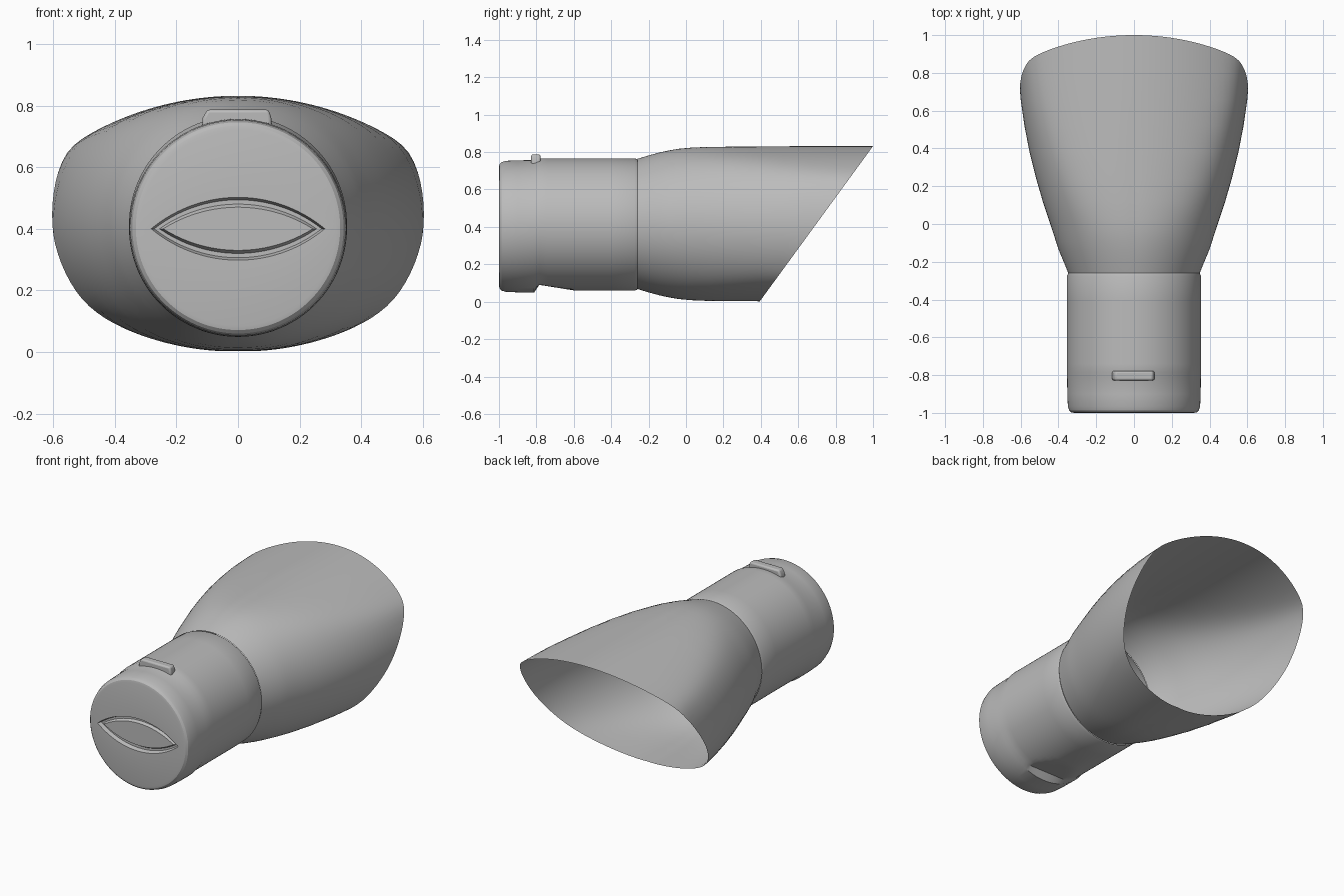
import bpy, bmesh
from math import sin, cos, pi, sqrt, radians

cube = bpy.data.objects.get("Cube")
if cube:
    bpy.data.objects.remove(cube)

SIDES = 112

grey = bpy.data.materials.new("plain grey")
grey.use_nodes = True
grey.diffuse_color = (0.5, 0.5, 0.5, 1)
grey.node_tree.nodes["Principled BSDF"].inputs["Base Color"].default_value = (0.5, 0.5, 0.5, 1)


def finish(bm, name, angle=30):
    bmesh.ops.recalc_face_normals(bm, faces=bm.faces)
    mesh = bpy.data.meshes.new(name)
    bm.to_mesh(mesh)
    bm.free()
    mesh.materials.append(grey)
    obj = bpy.data.objects.new(name, mesh)
    bpy.context.collection.objects.link(obj)
    bpy.ops.object.select_all(action='DESELECT')
    obj.select_set(True)
    bpy.context.view_layer.objects.active = obj
    bpy.ops.object.shade_smooth_by_angle(angle=radians(angle))
    return obj


def arc(d, height, radius):
    """Distance from the centre to an arc whose crown is at the given height."""
    c = height - radius
    return c * d + sqrt(max(c * c * d * d - c * c + radius * radius, 0))


def ring(y, zc, reach, floor=-1):
    """One cross-section; reach gives the distance for a direction."""
    pts = []
    for i in range(SIDES):
        dx, dz = cos(2 * pi * i / SIDES), sin(2 * pi * i / SIDES)
        r = reach(abs(dx), abs(dz))
        pts.append((r * dx, y, max(zc + r * dz, floor)))
    return pts


def circle(r):
    return lambda dx, dz: r


def lens(a, b):
    return lambda dx, dz: arc(dz, b, (a * a + b * b) / (2 * b))


def flare(w, h, r_top, r_side):
    """Broad top and bottom arcs meeting tighter side arcs at soft corners."""
    def reach(dx, dz):
        p = 40
        return (arc(dz, h, r_top) ** -p + arc(dx, w, r_side) ** -p) ** (-1 / p)
    return reach


def loft(bm, rings, cap_start=False):
    rows = [[bm.verts.new(p) for p in pts] for pts in rings]
    for a, b in zip(rows, rows[1:]):
        for i in range(SIDES):
            j = (i + 1) % SIDES
            bm.faces.new((a[i], a[j], b[j], b[i]))
    if cap_start:
        bm.faces.new(rows[0])


# Closed inlet end: raised lens inside a groove, then the rounded rim
Z_CAP, Z_PIPE = 0.403, 0.413
rings = [ring(y, 0.4, lens(a, b)) for a, b, y in (
    (0.243, 0.07, -0.992), (0.255, 0.08, -0.975),
    (0.272, 0.094, -0.975), (0.282, 0.102, -1.0))]
rings += [ring(y, Z_CAP, circle(r)) for y, r in (
    (-1.0, 0.318), (-0.997, 0.332), (-0.987, 0.343), (-0.965, 0.35),
    (-0.9, 0.353), (-0.812, 0.354))]

# Pipe with the sloping flat notch underneath
for y, floor in ((-0.785, 0.09), (-0.74, 0.083), (-0.69, 0.075),
                 (-0.64, 0.067), (-0.59, 0.058)):
    rings.append(ring(y, Z_PIPE, circle(0.354), floor))
rings += [ring(y, Z_PIPE, circle(r)) for y, r in (
    (-0.4, 0.354), (-0.275, 0.354), (-0.26, 0.348))]
bm = bmesh.new()
loft(bm, rings, cap_start=True)
finish(bm, "inlet_pipe")

# Flared outlet: y, half width, half height, top radius, side radius
sections = (
    (-0.26, 0.354, 0.354, 0.354, 0.354),
    (-0.2, 0.378, 0.376, 0.38, 0.37),
    (-0.14, 0.398, 0.397, 0.43, 0.385),
    (-0.09, 0.414, 0.41, 0.5, 0.395),
    (-0.04, 0.43, 0.415, 0.58, 0.405),
    (0.03, 0.453, 0.416, 0.68, 0.415),
    (0.12, 0.483, 0.416, 0.8, 0.425),
    (0.24, 0.518, 0.416, 0.9, 0.432),
    (0.38, 0.553, 0.416, 0.95, 0.44),
    (0.52, 0.58, 0.416, 0.97, 0.455),
    (0.66, 0.6, 0.416, 1.0, 0.48),
    (0.8, 0.611, 0.416, 1.0, 0.52),
    (0.92, 0.616, 0.416, 1.0, 0.55),
    (1.05, 0.62, 0.416, 1.0, 0.57))
bm = bmesh.new()
loft(bm, [ring(y, 0.416, flare(*shape)) for y, *shape in sections])

# Slanted open mouth
bmesh.ops.bisect_plane(bm, geom=bm.verts[:] + bm.edges[:] + bm.faces[:],
                       plane_co=(0, 1.0, 0.832), plane_no=(0, 0.832, -0.607),
                       clear_outer=True)
finish(bm, "flared_outlet", 40)

# Small latch tab on top of the pipe
bm = bmesh.new()
outline = ((-0.117, 0.72), (-0.115, 0.76), (-0.1, 0.787),
           (0.1, 0.787), (0.108, 0.76), (0.11, 0.72))
face = bm.faces.new([bm.verts.new((x, -0.828, z)) for x, z in outline])
out = bmesh.ops.extrude_face_region(bm, geom=[face])
bmesh.ops.translate(bm, vec=(0, 0.05, 0),
                    verts=[v for v in out["geom"] if isinstance(v, bmesh.types.BMVert)])
tab = finish(bm, "latch_tab")
bevel = tab.modifiers.new("soft edges", 'BEVEL')
bevel.width = 0.01
bevel.segments = 3
